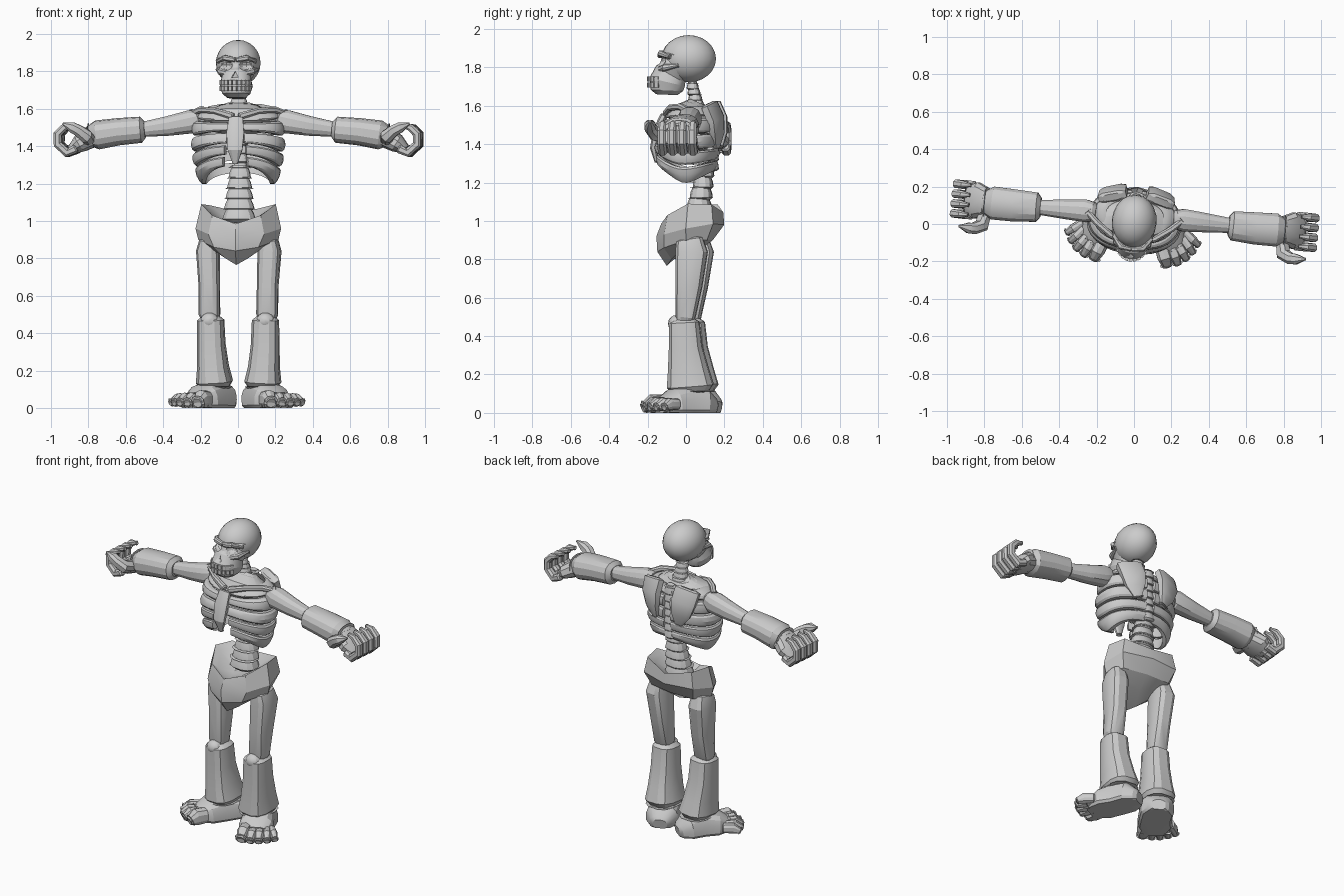
import bpy, bmesh, math
from mathutils import Vector, Matrix

X, Y = Vector((1, 0, 0)), Vector((0, 1, 0))
TURN = -0.095  # the whole figure is turned slightly about z


def finish(name, bm, mirror=False):
    bmesh.ops.recalc_face_normals(bm, faces=bm.faces)
    me = bpy.data.meshes.new(name)
    bm.to_mesh(me)
    bm.free()
    ob = bpy.data.objects.new(name, me)
    bpy.context.collection.objects.link(ob)
    ob.rotation_euler.z = TURN
    if mirror:
        ob.modifiers.new("mirror", "MIRROR").use_mirror_merge = False
    return ob


def skin(bm, rings, closed=True):
    """Bridge rings of points with quads and cap both ends."""
    vr = [[bm.verts.new(p) for p in r] for r in rings]
    n = len(vr[0])
    for a, b in zip(vr, vr[1:]):
        for i in range(n):
            j = (i + 1) % n
            bm.faces.new((a[i], a[j], b[j], b[i]))
    bm.faces.new(vr[0])
    bm.faces.new(vr[-1])


def spow(v, e):
    return math.copysign(abs(v) ** e, v)


def add_tube(bm, pts, side, n=12, sq=2.4, cap=True, floor=False):
    """Loft superellipse sections; each point is x, y, z, radius along side, other radius."""
    P = [Vector(p[:3]) for p in pts]
    R = [p[3:5] if len(p) > 4 else (p[3], p[3]) for p in pts]
    if cap:
        for at, a, b in ((0, 0, 1), (len(P), -1, -2)):
            d = (P[a] - P[b]).normalized()
            r = R[a]
            P.insert(at, P[a] + d * min(r) * 0.3)
            R.insert(at, (r[0] * 0.65, r[1] * 0.65))
    rings = []
    for k, c in enumerate(P):
        t = (P[min(k + 1, len(P) - 1)] - P[max(k - 1, 0)]).normalized()
        u = (side - t * side.dot(t)).normalized()
        w = t.cross(u)
        ring = []
        for i in range(n):
            a = math.tau * (i + 0.5) / n
            p = c + u * R[k][0] * spow(math.cos(a), 2 / sq) + w * R[k][1] * spow(math.sin(a), 2 / sq)
            if floor:
                p.z = max(p.z, 0.0)
            ring.append(p)
        rings.append(ring)
    skin(bm, rings)


def tube(name, pts, side, mirror=False, **kw):
    bm = bmesh.new()
    add_tube(bm, pts, side, **kw)
    return finish(name, bm, mirror)


def ball(bm, c, r, seg=16, rings=10):
    m = Matrix.Translation(c) @ Matrix.Diagonal((*r, 1))
    bmesh.ops.create_uvsphere(bm, u_segments=seg, v_segments=rings, radius=1, matrix=m)


# skull: cranium and face, with sockets and nose cut out
bm = bmesh.new()
ball(bm, (0, 0.014, 1.845), (0.12, 0.143, 0.123), 20, 12)
cranium = finish("cranium", bm)
face = tube("face_and_jaw", [(0, -0.10, 1.68, 0.074, 0.085), (0, -0.098, 1.725, 0.088, 0.095),
                             (0, -0.08, 1.765, 0.078, 0.088), (0, -0.055, 1.80, 0.10, 0.085),
                             (0, -0.05, 1.865, 0.104, 0.09)], X, n=18)
bm = bmesh.new()
for s in (-1, 1):
    ball(bm, (s * 0.053, -0.135, 1.833), (0.036, 0.05, 0.028), 12, 8)
bmesh.ops.create_cone(bm, cap_ends=True, segments=3, radius1=0.026, radius2=0.02, depth=0.1,
                      matrix=Matrix.Translation((0, -0.15, 1.778)) @ Matrix.Rotation(math.pi / 2, 4, 'X'))
cutter = finish("socket_cutter", bm)
cutter.hide_render = True
cutter.hide_viewport = False
cutter.display_type = 'WIRE'
for ob in (cranium, face):
    m = ob.modifiers.new("sockets", "BOOLEAN")
    m.operation, m.object, m.solver = 'DIFFERENCE', cutter, 'EXACT'
tube("brow", [(0.005, -0.135, 1.862, 0.014), (0.06, -0.128, 1.872, 0.016), (0.1, -0.075, 1.855, 0.014)], Y, True, n=8)
tube("cheekbone", [(0.045, -0.135, 1.79, 0.014), (0.085, -0.105, 1.798, 0.018), (0.105, -0.03, 1.81, 0.012)],
     Y, True, n=8)

# two rows of teeth
bm = bmesh.new()
for z in (1.74, 1.708):
    for i in range(-4, 5):
        a = i * 0.27
        m = (Matrix.Translation((0.082 * math.sin(a), -0.1 - 0.093 * math.cos(a), z))
             @ Matrix.Rotation(a, 4, 'Z') @ Matrix.Diagonal((0.019, 0.018, 0.027, 1)))
        bmesh.ops.create_cube(bm, size=1, matrix=m)
finish("teeth", bm)

# spine: neck, hidden back and lower back vertebrae
bm = bmesh.new()
for z0, z1, count, y0, y1, r0, r1 in ((1.60, 1.72, 4, 0.055, 0.035, 0.05, 0.04),
                                      (1.27, 1.60, 7, 0.14, 0.14, 0.04, 0.04),
                                      (1.01, 1.29, 5, 0.06, 0.10, 0.09, 0.06)):
    h = (z1 - z0) / count
    for i in range(count):
        f = i / (count - 1)
        y, r, z = y0 + (y1 - y0) * f, r0 + (r1 - r0) * f, z0 + h * i
        add_tube(bm, [(0, y, z, r, r * 0.8), (0, y, z + h * 0.5, r * 0.9, r * 0.74),
                      (0, y, z + h * 0.9, r, r * 0.8)], X)
finish("spine", bm)

# rib cage: five curved bands following one torso surface
TORSO = [(1.15, .19, -.08, .11), (1.2, .205, -.105, .13), (1.28, .235, -.15, .16), (1.4, .252, -.162, .18),
         (1.52, .247, -.13, .182), (1.58, .205, -.07, .15), (1.63, .13, -.01, .12)]


def torso(a, z, k):
    for lo, hi in zip(TORSO, TORSO[1:]):
        if z <= hi[0]:
            break
    f = (z - lo[0]) / (hi[0] - lo[0])
    w, fr, bk = (lo[i] + (hi[i] - lo[i]) * f for i in (1, 2, 3))
    e = 2 / 2.3
    return Vector((w * k * spow(math.sin(a), e), (fr + bk) / 2 - (bk - fr) / 2 * k * spow(math.cos(a), e), z))


def edge(levels, a):
    c = math.cos(a)
    f = abs(c) ** 1.5
    return levels[1] + ((levels[0] if c > 0 else levels[2]) - levels[1]) * f


LEVELS = [(1.59, 1.60, 1.60), (1.53, 1.54, 1.54), (1.475, 1.45, 1.46), (1.41, 1.365, 1.38),
          (1.35, 1.285, 1.315), (1.29, 1.19, 1.25)]  # band edges at front, side, back
bm = bmesh.new()
for i, (top, low) in enumerate(zip(LEVELS, LEVELS[1:])):
    start = 0.06 + 0.045 * i
    rings = []
    for j in range(17):
        a = start + (math.pi - 0.08 - start) * j / 16
        z1, z0 = edge(top, a) - 0.005, edge(low, a) + 0.007
        rings.append([torso(a, z0 + (z1 - z0) * s, k) for s, k in
                      ((0, .95), (.15, .99), (.5, 1.01), (.85, .99), (1, .95), (1, .84), (0, .84))])
    skin(bm, rings)
finish("ribs", bm, True)
tube("upper_chest", [(0, 0.03, 1.52, 0.21, 0.13), (0, 0.04, 1.57, 0.195, 0.105), (0, 0.055, 1.605, 0.12, 0.06)], X, n=16)
tube("sternum", [(0, -0.115, 1.55, 0.04, 0.02), (0, -0.152, 1.47, 0.05, 0.02), (0, -0.168, 1.38, 0.042, 0.02),
                 (0, -0.155, 1.31, 0.02, 0.015)], X, n=8)
tube("collarbone", [(0.02, -0.10, 1.56, 0.02), (0.12, -0.07, 1.59, 0.017), (0.2, -0.01, 1.595, 0.018),
                    (0.25, 0.04, 1.575, 0.025)], Y, True, n=8)
tube("shoulder_blade", [(0.13, 0.135, 1.605, 0.08, 0.03), (0.125, 0.168, 1.53, 0.078, 0.03),
                        (0.11, 0.175, 1.45, 0.06, 0.024), (0.09, 0.17, 1.385, 0.035, 0.018)],
     Vector((1, -0.35, 0)), True, n=8, sq=3.5)

# pelvis: tilted bowl, half rings from front to back mirrored in place
HALF = [
    [(0, -.03, .97), (.03, -.01, .97), (.05, .03, .97), (.03, .07, .97), (0, .09, .97)],
    [(0, -.09, .97), (.1, -.06, 1.0), (.16, .03, 1.06), (.13, .13, 1.06), (0, .16, 1.02)],
    [(0, -.13, .985), (.13, -.085, 1.03), (.2, .03, 1.09), (.17, .15, 1.085), (0, .195, 1.045)],
    [(0, -.155, .92), (.15, -.10, .93), (.23, .02, .96), (.19, .16, .985), (0, .2, .98)],
    [(0, -.15, .84), (.12, -.105, .86), (.215, .02, .9), (.16, .125, .9), (0, .14, .9)],
    [(0, -.10, .765), (.06, -.07, .80), (.14, .0, .86), (.1, .07, .87), (0, .06, .84)]]
bm = bmesh.new()
skin(bm, [h + [(-x, y, z) for x, y, z in h[3:0:-1]] for h in HALF])
finish("pelvis", bm)

# legs
tube("thigh", [(.16, .035, .90, .05, .07), (.165, .045, .84, .063, .085), (.157, .03, .66, .057, .07),
               (.155, .012, .5, .058, .052), (.15, .005, .45, .05, .045)], X, True, sq=3)
bm = bmesh.new()
ball(bm, (.15, -.035, .465), (.05, .045, .045), 12, 8)
finish("kneecap", bm, True)
tube("shin", [(.147, .005, .47, .072, .08), (.145, .012, .34, .076, .088), (.137, .025, .22, .084, .108),
              (.13, .035, .14, .098, .123), (.13, .035, .115, .095, .12)], X, True, sq=2.8)

# feet: flat-soled, splayed outward, five toes each
ACROSS = Vector((0.83, 0.55, 0))
tube("foot", [(.075, .145, .03, .065, .05), (.10, .10, .04, .098, .09), (.14, .02, .045, .098, .105),
              (.185, -.05, .04, .105, .085), (.225, -.11, .03, .1, .055)], ACROSS, True, n=16, sq=2.6, floor=True)
bm = bmesh.new()
for x0, y0, x1, y1, r in ((.16, -.11, .195, -.20, .04), (.21, -.10, .252, -.188, .03), (.24, -.08, .295, -.16, .029),
                          (.265, -.05, .328, -.122, .027), (.275, -.02, .352, -.078, .025)):
    xm, ym = x0 + (x1 - x0) * .6, y0 + (y1 - y0) * .6
    add_tube(bm, [(x0, y0, .045, r, r * 1.2), (xm, ym, .045, r, r * 1.3), (x1, y1, .03, r * .95, r * .95)],
             ACROSS, n=10, floor=True)
finish("toes", bm, True)

# arms
tube("upper_arm", [(.215, .045, 1.545, .05, .05), (.26, .045, 1.53, .062, .064), (.38, .043, 1.508, .053, .054),
                   (.55, .04, 1.485, .055, .056)], Y, True)
tube("forearm", [(.525, .04, 1.488, .08, .07), (.65, .038, 1.477, .088, .073), (.76, .04, 1.46, .09, .078),
                 (.80, .04, 1.455, .082, .07)], Y, True, n=14)

# hands: palm up, fingers curled
tube("palm", [(.79, .04, 1.45, .075, .06), (.85, .045, 1.415, .1, .05), (.90, .045, 1.38, .105, .032)], Y, True)
bm = bmesh.new()
for j, s in enumerate((1, 1.03, 1, .93)):
    y = -.035 + .053 * j
    add_tube(bm, [(.87, y, 1.385, .025), (.915, y, 1.365, .026), (.95 + .015 * s, y, 1.41, .024),
                  (.935 + .03 * s, y, 1.465, .024), (.93, y, 1.50, .021), (.89, y, 1.51, .014)], Y, n=8)
finish("fingers", bm, True)
tube("thumb", [(.80, -.02, 1.44, .035), (.81, -.085, 1.455, .038), (.85, -.105, 1.485, .032),
               (.88, -.105, 1.50, .03), (.93, -.10, 1.52, .008)], Y, True, n=8)

bpy.ops.object.select_all(action='DESELECT')
for ob in bpy.context.scene.objects:
    ob.select_set(True)
    bpy.context.view_layer.objects.active = ob
bpy.ops.object.shade_smooth_by_angle(angle=math.radians(25))
